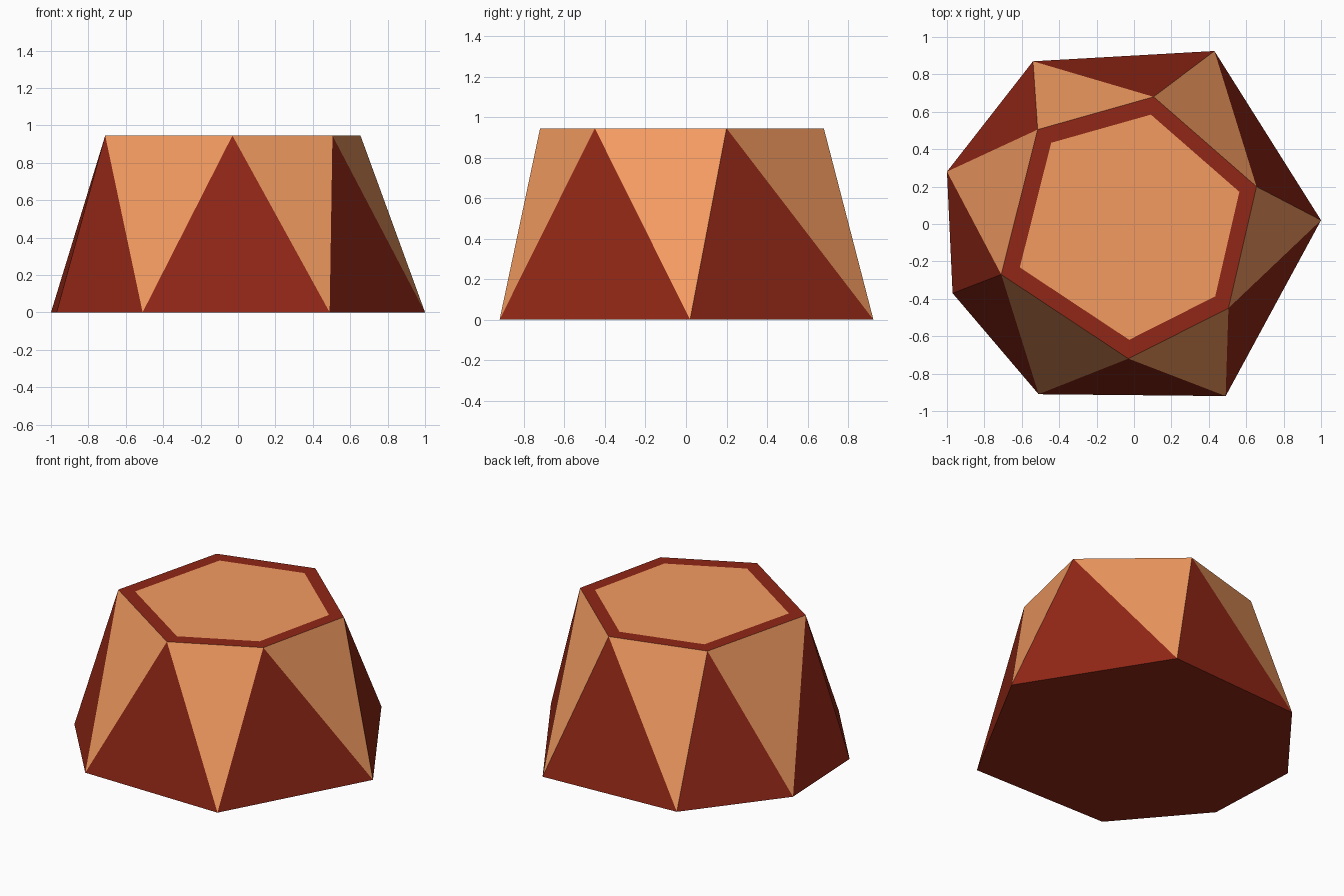
import bpy, bmesh

if "Cube" in bpy.data.objects:
    bpy.data.objects.remove(bpy.data.objects["Cube"])

HEIGHT = 0.945
INSET = 0.86

# Outlines, both listed clockwise seen from above
base = [(1.0, 0.02), (0.49, -0.92), (-0.51, -0.91), (-0.97, -0.37),
        (-1.0, 0.28), (-0.54, 0.87), (0.43, 0.925)]
rim = [(0.655, 0.20), (0.505, -0.45), (-0.03, -0.72), (-0.71, -0.27),
       (-0.515, 0.505), (0.105, 0.68)]


def material(name, rgb):
    mat = bpy.data.materials.new(name)
    mat.diffuse_color = (*rgb, 1)
    mat.use_nodes = True
    mat.node_tree.nodes["Principled BSDF"].inputs["Base Color"].default_value = mat.diffuse_color
    return mat


mesh = bpy.data.meshes.new("faceted_body")
mesh.materials.append(material("dark_red", (0.28, 0.02, 0.008)))
mesh.materials.append(material("orange", (0.9, 0.33, 0.12)))
bm = bmesh.new()
bottom = [bm.verts.new((x, y, 0)) for x, y in base]
top = [bm.verts.new((x, y, HEIGHT)) for x, y in rim]
panel = [bm.verts.new((x * INSET, y * INSET, HEIGHT)) for x, y in rim]


def face(verts, mat):
    bm.faces.new(verts).material_index = mat


# Closed underside and top panel
face(bottom, 0)
face(panel[::-1], 1)

# Flat border around the top panel
for i in range(6):
    j = (i + 1) % 6
    face((top[i], top[j], panel[j], panel[i]), 0)

# Orange triangles hang from each rim edge to one base corner
tips = [0, 1, 2, 4, 5, 6]
for i, b in enumerate(tips):
    face((top[i], top[(i + 1) % 6], bottom[b]), 1)

# Red triangles stand on each base edge and meet a rim corner
peaks = [1, 2, 3, 3, 4, 5, 0]
for i, t in enumerate(peaks):
    face((bottom[i], bottom[(i + 1) % 7], top[t]), 0)

bmesh.ops.recalc_face_normals(bm, faces=bm.faces)
bm.to_mesh(mesh)
bm.free()
body = bpy.data.objects.new("faceted_body", mesh)
bpy.context.collection.objects.link(body)
